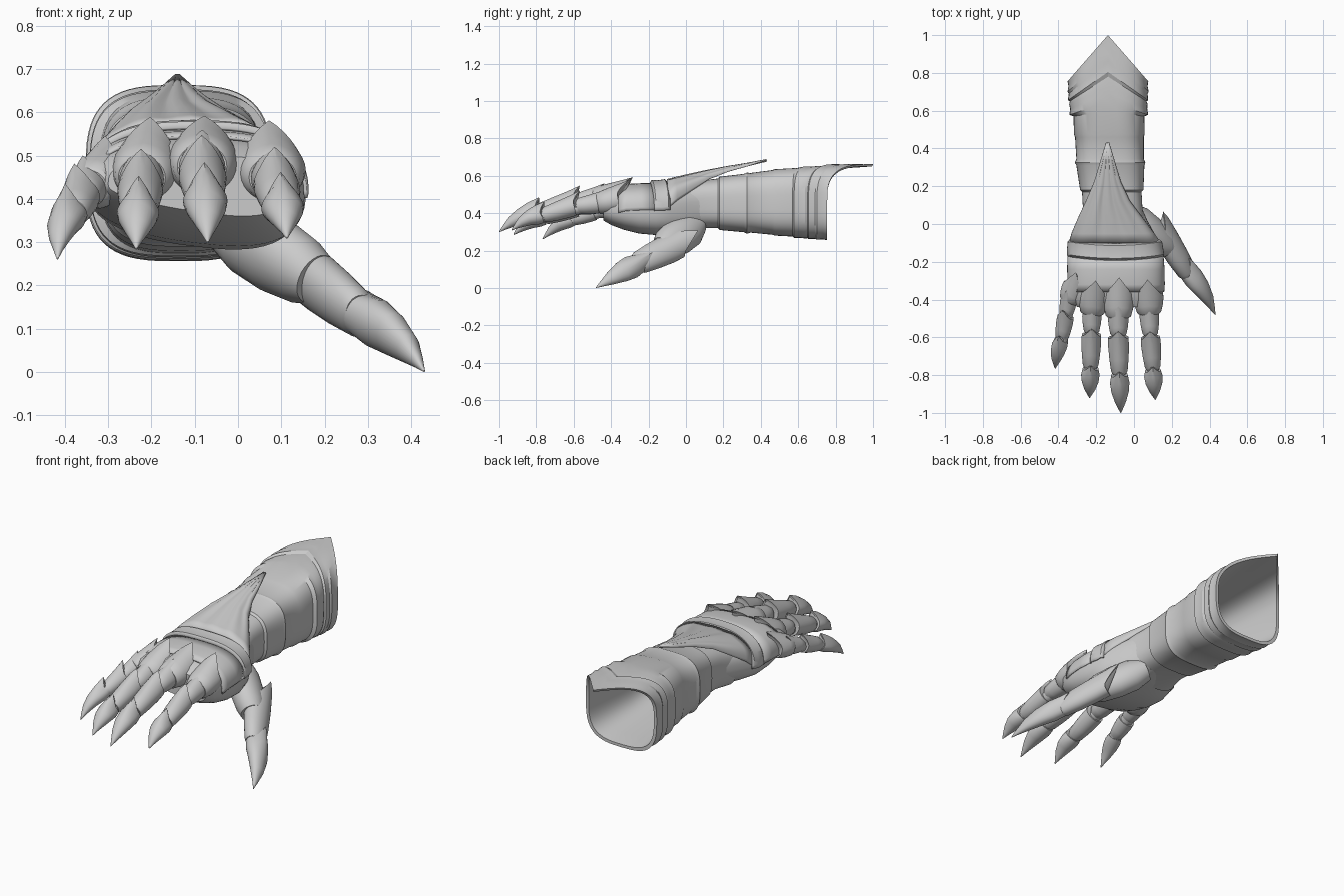
import bpy, bmesh, math
from mathutils import Vector as V


def loft(name, rings, closed=True, thick=0, angle=35):
    """Skin a list of equal-length point rings; closed rings are capped."""
    bm = bmesh.new()
    vs = [[bm.verts.new(p) for p in r] for r in rings]
    n = len(rings[0])
    for a, b in zip(vs, vs[1:]):
        for i in range(n if closed else n - 1):
            j = (i + 1) % n
            bm.faces.new((a[i], a[j], b[j], b[i]))
    if closed:
        bm.faces.new(vs[0])
        bm.faces.new(vs[-1])
    bmesh.ops.recalc_face_normals(bm, faces=bm.faces)
    me = bpy.data.meshes.new(name)
    bm.to_mesh(me)
    bm.free()
    ob = bpy.data.objects.new(name, me)
    bpy.context.collection.objects.link(ob)
    if thick:
        m = ob.modifiers.new("thickness", 'SOLIDIFY')
        m.thickness = thick
        m.offset = 0
    bpy.ops.object.select_all(action='DESELECT')
    ob.select_set(True)
    bpy.context.view_layer.objects.active = ob
    bpy.ops.object.shade_smooth_by_angle(angle=math.radians(angle))
    return ob


def spow(v, e):
    return math.copysign(abs(v) ** e, v)


def section(y, xl, xr, zb, zt, peak=0, shear=0, e=3.1, n=64):
    """Rounded-square ring across y; peak pulls the top middle backwards."""
    cx, hw, cz, hh = (xl + xr) / 2, (xr - xl) / 2, (zb + zt) / 2, (zt - zb) / 2
    pts = []
    for i in range(n):
        a = 2 * math.pi * i / n
        c, s = spow(math.cos(a), 2 / e), spow(math.sin(a), 2 / e)
        off = peak * (1 - abs(c)) if s > 0 else 0
        z = cz + hh * s - (shear * c if s < 0 else 0) * abs(s)
        pts.append(V((cx + hw * c, y + off, z)))
    return pts


def segment(name, p0, p1, up, stations, bulge=0, lift=.42, n=28):
    """Armour piece along p0-p1; stations are (t, half width, half height, spike)."""
    p0, p1 = V(p0), V(p1)
    d = p1 - p0
    length = d.length
    d.normalize()
    side = d.cross(V(up)).normalized()
    u = side.cross(d)
    rings = []
    for t, w, h, spike in stations:
        mid = p0 + d * length * t + u * bulge * math.sin(math.pi * max(0, t))
        r = []
        for i in range(n):
            a = 2 * math.pi * i / n
            c, s = math.cos(a), math.sin(a)
            k = max(0, 1 - abs(c) / 0.85) if s > 0 else 0
            r.append(mid + side * w * c + u * h * s + (u * lift - d) * spike * k)
        rings.append(r)
    return loft(name, rings)


def plate(name, p0, p1, up, w, h, spike, lift=.42):
    segment(name, p0, p1, up, [(0, .85 * w, .85 * h, spike * .9), (0, w, h, spike),
            (.25, w * 1.03, h, spike * .45), (.6, w * .95, h * .95, spike * .1),
            (.93, w * .82, h * .82, 0), (1, w * .7, h * .7, 0)], lift=lift)


def claw(name, p0, p1, up, w, h, spike, lift=.42):
    segment(name, p0, p1, up, [(0, .75 * w, .75 * h, spike * .95), (0, .85 * w, .9 * h, spike),
            (.18, w, h, spike * .5), (.4, w * .9, h * .85, spike * .15), (.65, w * .6, h * .6, 0),
            (.85, w * .28, h * .28, 0), (1, .002, .002, 0)], bulge=.018, lift=lift)


# forearm with stepped bands, flared cuff, pointed top flap and hollow inside
outer = [(-.02, -.29, .07, .31, .56, 0), (.08, -.27, .045, .32, .575, 0), (.17, -.275, .04, .32, .585, 0),
         (.18, -.285, .05, .31, .595, 0), (.31, -.305, .055, .298, .61, 0), (.325, -.313, .06, .29, .617, 0),
         (.345, -.305, .052, .296, .615, 0), (.46, -.312, .052, .285, .63, 0), (.475, -.318, .056, .28, .635, 0),
         (.57, -.32, .055, .275, .642, .03), (.578, -.342, .075, .268, .65, .07),
         (.61, -.338, .07, .268, .65, .08), (.635, -.343, .072, .265, .653, .10),
         (.65, -.34, .066, .266, .652, .13), (.655, -.35, .075, .262, .662, .15),
         (.69, -.345, .072, .262, .66, .17), (.70, -.352, .078, .258, .663, .2),
         (.73, -.347, .072, .26, .661, .23), (.755, -.352, .076, .256, .662, .245)]
inner = [(.755, -.335, .06, .272, .65, .24), (.66, -.325, .05, .285, .635, .12),
         (.45, -.295, .035, .3, .612, 0), (.2, -.26, .025, .335, .575, 0), (.0, -.26, .03, .35, .53, 0)]
loft("forearm_cuff", [section(*s) for s in outer + inner], angle=25)

# palm body
palm = [(.10, -.26, .035, .33, .56), (.02, -.285, .07, .31, .56), (-.08, -.325, .125, .295, .555),
        (-.16, -.345, .15, .29, .55), (-.25, -.345, .157, .298, .548), (-.33, -.34, .155, .318, .543),
        (-.40, -.33, .145, .345, .525), (-.44, -.30, .12, .37, .50)]
loft("palm", [section(*s, shear=.03, e=2.6) for s in palm])


def arc(y, cx, hw, zt, drop, flute=0, wave=0, e=2.7, n=57):
    """Open rounded arch; flute adds ridges, wave bends the middle backwards."""
    r = []
    for i in range(n):
        a = math.pi * i / (n - 1)
        c = spow(math.cos(a), 2 / e)
        z = zt - drop * (1 - abs(math.sin(a)) ** (2 / e)) + flute * math.cos(c * 4 * math.pi)
        r.append(V((cx + hw * c, y + wave * (1 - c * c), z)))
    return r


# back-of-hand plate rising to a long spike over the wrist
loft("hand_back_spike", [arc(*s) for s in [
    (.43, -.14, .002, .682, 0), (.33, -.14, .032, .662, .012, .001), (.22, -.14, .065, .643, .025, .002),
    (.12, -.138, .11, .622, .045, .004), (.03, -.125, .165, .603, .085, .004),
    (-.05, -.112, .212, .585, .12, .003), (-.1, -.102, .236, .575, .15, .001)]], False, .014)
# raised band across the hand
loft("hand_band", [arc(*s) for s in [
    (-.085, -.103, .236, .567, .15, 0, -.02), (-.095, -.101, .246, .578, .16, 0, -.02),
    (-.125, -.1, .25, .573, .16, 0, -.02), (-.16, -.098, .254, .575, .16, 0, -.02),
    (-.17, -.098, .25, .562, .15, 0, -.02)]], False, .008)
# plate behind the knuckles
loft("knuckle_guard", [arc(*s) for s in [
    (-.165, -.098, .250, .556, .14), (-.24, -.096, .254, .556, .14),
    (-.32, -.094, .253, .552, .14), (-.36, -.094, .25, .542, .14)]], False, .008)

# fingers: knuckle, middle joint, end joint, claw tip; last value is the width scale
UP = (0, 0, 1)
fingers = {
    "index": [(.075, -.365, .47), (.08, -.475, .45), (.087, -.60, .435), (.10, -.775, .385), (.113, -.93, .31), 1],
    "middle": [(-.08, -.365, .485), (-.083, -.495, .475), (-.083, -.60, .46), (-.077, -.80, .405), (-.07, -1, .30), 1.05],
    "ring": [(-.21, -.365, .475), (-.222, -.475, .45), (-.225, -.585, .43), (-.23, -.765, .375), (-.235, -.92, .285), 1],
    "little": [(-.31, -.33, .445), (-.345, -.41, .425), (-.362, -.49, .405), (-.383, -.61, .365), (-.417, -.765, .262), .86]}
for f, (a, b, c, d, tip, k) in fingers.items():
    lean = (-.35, 0, 1) if f == "little" else UP
    plate(f + "_knuckle", a, b, lean, .078 * k, .07 * k, .09, .3)
    segment(f + "_core", b, d, lean, [(-.2, .036, .036, 0), (1.1, .032, .032, 0)])
    plate(f + "_upper_plate", V(b) + V((0, .01, 0)), V(b).lerp(V(c), .9), lean, .05 * k, .05 * k, .06)
    plate(f + "_lower_plate", c, V(c).lerp(V(d), .95), lean, .051 * k, .05 * k, .055)
    claw(f + "_claw", d, tip, lean, .049 * k, .045 * k, .05)

# thumb: fleshy base, long plate and claw
out = (.6, .45, .5)
segment("thumb_base", (-.03, .06, .34), (.18, -.13, .215), out, [
    (0, .06, .06, 0), (.25, .095, .078, 0), (.55, .1, .08, 0), (.85, .085, .072, 0), (1, .06, .06, 0)])
plate("thumb_plate", (.155, -.05, .23), (.285, -.26, .13), out, .078, .058, .12, .1)
claw("thumb_claw", (.285, -.255, .13), (.43, -.48, .002), out, .064, .05, .08, .15)
